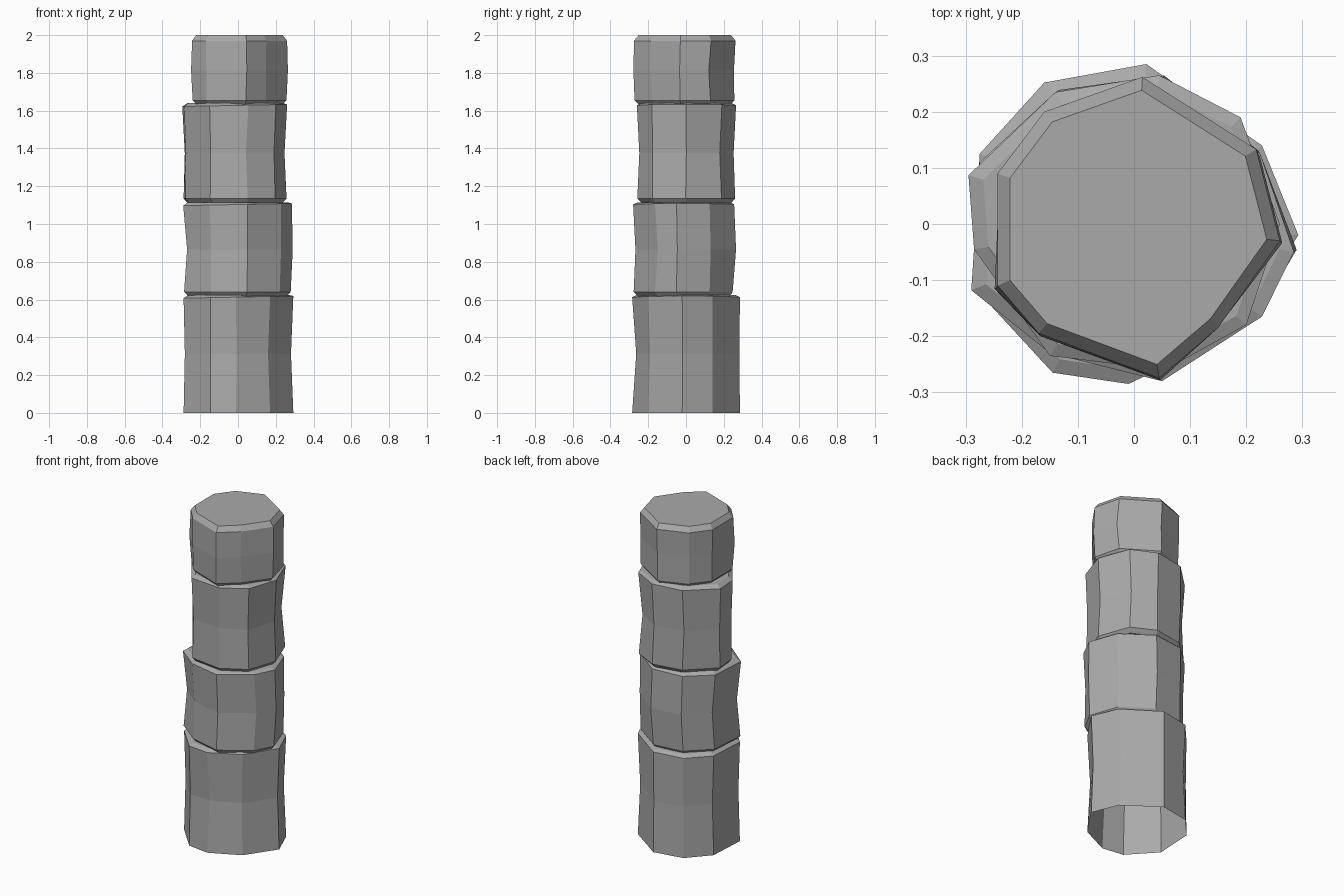
import bpy
import bmesh
import random

random.seed(4)
cube = bpy.data.objects.get("Cube")
if cube:
    bpy.data.objects.remove(cube)

stone = bpy.data.materials.new("grey_stone")
stone.use_nodes = True
colour = (0.4, 0.4, 0.4, 1)
stone.diffuse_color = colour
stone.node_tree.nodes["Principled BSDF"].inputs["Base Color"].default_value = colour


def build_drum(name, outline, bottom, top, waist, shift, lip, is_base=False):
    """Stack uneven rings into one roughly cut, chamfered stone drum."""
    bm = bmesh.new()

    def ring(z, scale, offset=(0, 0), jitter=0.0, tilt=0.0):
        return [bm.verts.new((x * scale + offset[0] + random.uniform(-jitter, jitter),
                              y * scale + offset[1] + random.uniform(-jitter, jitter),
                              z + tilt * x)) for x, y in outline]

    rings = []
    if is_base:
        rings.append(ring(bottom, 1))
    else:
        rings.append(ring(bottom, 0.9))
        rings.append(ring(bottom + 0.025, 0.98, jitter=0.003))
    rings.append(ring((bottom + top) / 2, waist, shift, jitter=0.007))
    rings.append(ring(top - lip, 1, tilt=0.02 if lip < 0.02 else 0))
    rings.append(ring(top, 0.91))

    # Walls and end caps; the lowest drum is open underneath
    for low, high in zip(rings, rings[1:]):
        for i in range(len(low)):
            j = (i + 1) % len(low)
            bm.faces.new((low[i], low[j], high[j], high[i]))
    bm.faces.new(rings[-1])
    if not is_base:
        bm.faces.new(rings[0][::-1])

    mesh = bpy.data.meshes.new(name)
    bm.to_mesh(mesh)
    bm.free()
    mesh.materials.append(stone)
    drum = bpy.data.objects.new(name, mesh)
    bpy.context.collection.objects.link(drum)
    return drum


def hundredths(*values):
    """Pair up plan coordinates given in hundredths of a unit."""
    return [(x / 100, y / 100) for x, y in zip(values[::2], values[1::2])]


# Nine-sided plans, counter-clockwise from the left side
base_plan = hundredths(29.3, -2, 22.8, 14, 2.2, 28.5, -16, 25.2, -27.5, 12.5,
                       -28.8, -11, -14.5, -26.5, -1, -28.5, 17, -20)
lower_plan = hundredths(28.5, -5, 22.5, 12.5, 5, 25.5, -14, 23.5, -27.5, 11,
                        -29, -11.8, -15, -23, 5, -28, 22.8, -16.5)
upper_plan = hundredths(26, 0, 19, 19, 4.5, 26.5, -14, 23.5, -29.5, 8.7,
                        -28.5, -4.5, -15, -23.5, 5.5, -26, 20, -18)
top_plan = hundredths(26, -3, 21.8, 13.3, 1.5, 26.2, -16, 20, -24.3, 9,
                      -24.3, -11, -17, -19.5, 4.5, -27.5, 15, -18.5)

# Stacked drums of the column
build_drum("base_drum", base_plan, 0, 0.625, 0.96, (-0.005, 0.005), 0.012, True)
build_drum("lower_drum", lower_plan, 0.615, 1.115, 0.98, (0.008, 0.008), 0.012)
build_drum("upper_drum", upper_plan, 1.11, 1.64, 0.95, (-0.006, 0), 0.012)
build_drum("top_drum", top_plan, 1.63, 2, 1, (0, -0.008), 0.03)
